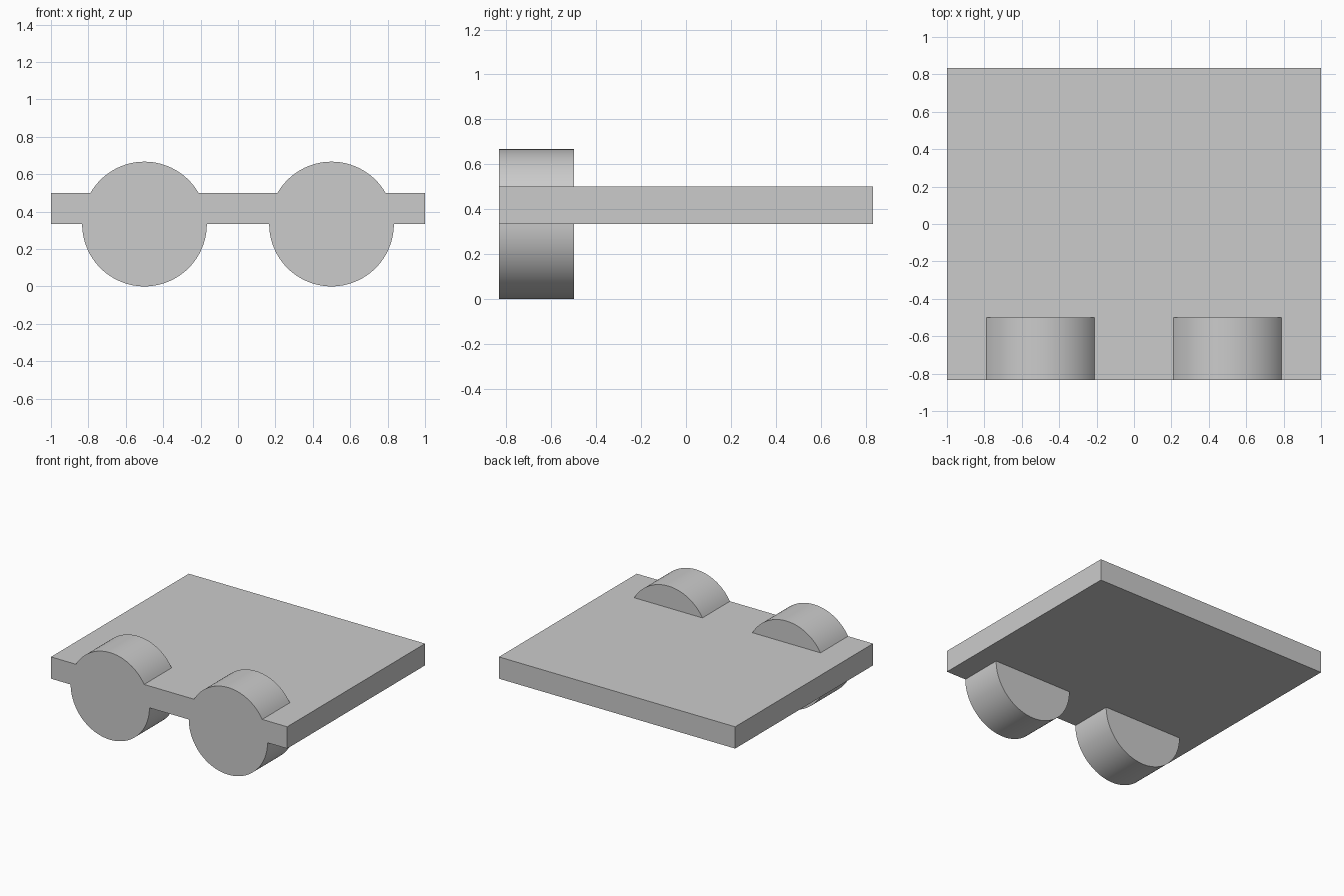
import bpy
import bmesh
from math import cos, sin, tau, radians

cube = bpy.data.objects.get("Cube")
if cube:
    bpy.data.objects.remove(cube, do_unlink=True)

UNIT = 1 / 3              # wheel radius, wheel depth and axle height
FRONT, BACK = -2.5 * UNIT, 2.5 * UNIT
SEGMENTS = 96

grey = bpy.data.materials.new("plain_grey")
grey.use_nodes = True
colour = (0.6, 0.6, 0.6, 1)
grey.diffuse_color = colour
grey.node_tree.nodes["Principled BSDF"].inputs["Base Color"].default_value = colour


def extrude_profile(name, points, y0, y1):
    """Solid with an x-z outline running from y0 to y1."""
    bm = bmesh.new()
    near = [bm.verts.new((x, y0, z)) for x, z in points]
    far = [bm.verts.new((x, y1, z)) for x, z in points]
    bm.faces.new(near)
    bm.faces.new(far[::-1])
    for i in range(len(points)):
        j = (i + 1) % len(points)
        bm.faces.new((near[i], far[i], far[j], near[j]))
    bmesh.ops.recalc_face_normals(bm, faces=bm.faces)
    mesh = bpy.data.meshes.new(name)
    bm.to_mesh(mesh)
    bm.free()
    mesh.materials.append(grey)
    obj = bpy.data.objects.new(name, mesh)
    bpy.context.collection.objects.link(obj)
    return obj


# Flat deck
low, high = UNIT, 1.5 * UNIT
deck = extrude_profile("deck_with_wheels",
                       [(-1, low), (1, low), (1, high), (-1, high)], FRONT, BACK)
bpy.context.view_layer.objects.active = deck
deck.select_set(True)

# Pair of wheels fused into the front edge of the deck
for side in (-1, 1):
    rim = [(side / 2 + UNIT * cos(tau * i / SEGMENTS),
            UNIT + UNIT * sin(tau * i / SEGMENTS)) for i in range(SEGMENTS)]
    wheel = extrude_profile("wheel", rim, FRONT, FRONT + UNIT)
    wheel.hide_render = True
    union = deck.modifiers.new("wheel_union", "BOOLEAN")
    union.operation = "UNION"
    union.solver = "EXACT"
    union.object = wheel
    bpy.ops.object.modifier_apply(modifier=union.name)
    bpy.data.objects.remove(wheel, do_unlink=True)

# Round rims stay smooth, all corners stay sharp
bpy.ops.object.shade_smooth_by_angle(angle=radians(20))
